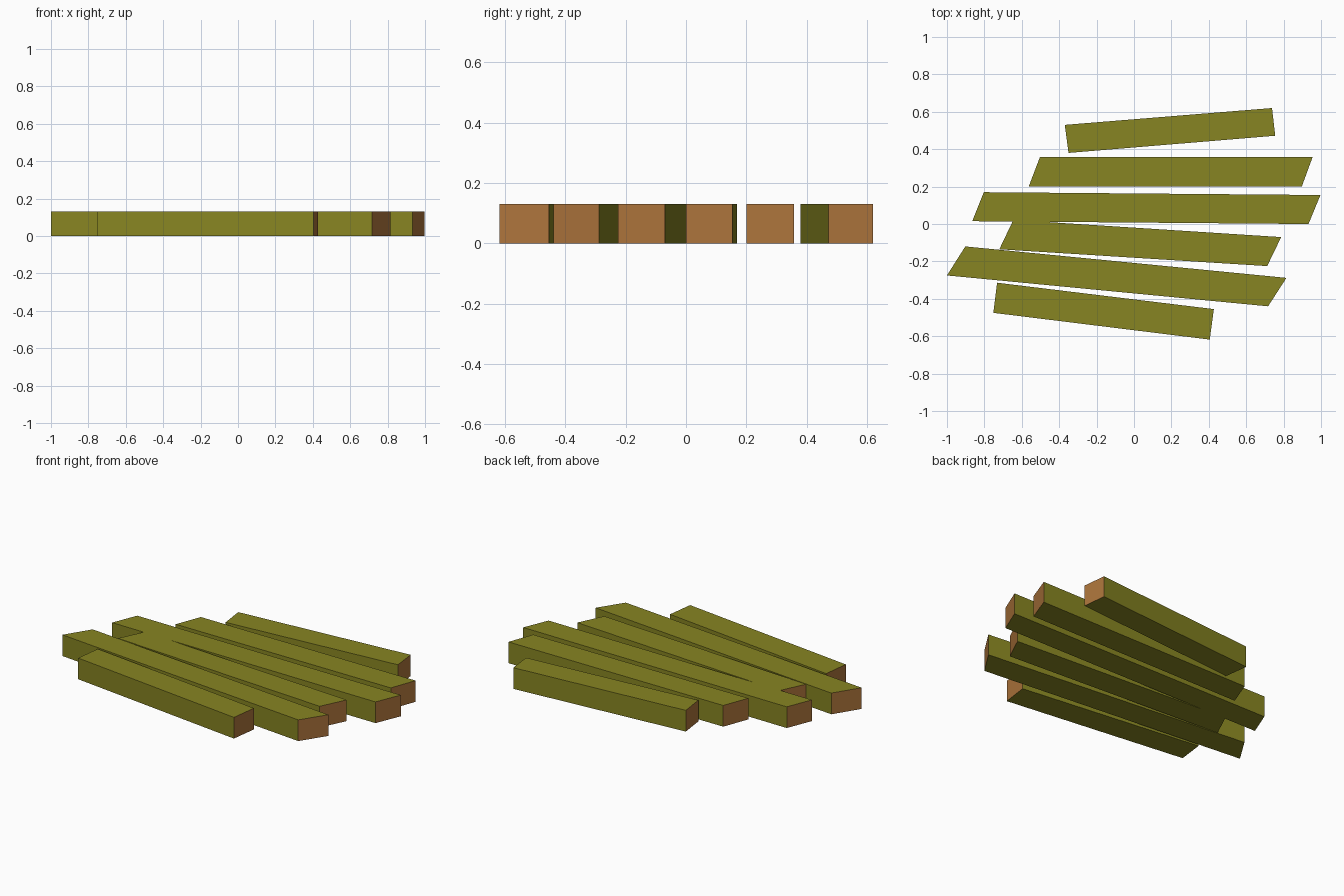
import bpy, bmesh

if "Cube" in bpy.data.objects:
    bpy.data.objects.remove(bpy.data.objects["Cube"])

HEIGHT = 0.13


def material(name, rgb):
    m = bpy.data.materials.new(name)
    m.diffuse_color = (*rgb, 1)
    m.use_nodes = True
    m.node_tree.nodes["Principled BSDF"].inputs["Base Color"].default_value = m.diffuse_color
    return m


olive = material("olive_wood", (0.245, 0.235, 0.016))
brown = material("cut_end_brown", (0.42, 0.178, 0.045))


def plank(name, corners):
    """Extrude a four-cornered outline; corners run front left, front right, back right, back left."""
    bm = bmesh.new()
    base = bm.faces.new([bm.verts.new((x, y, 0)) for x, y in corners])
    top = bmesh.ops.extrude_face_region(bm, geom=[base], use_keep_orig=True)
    bmesh.ops.translate(bm, vec=(0, 0, HEIGHT),
                        verts=[v for v in top["geom"] if isinstance(v, bmesh.types.BMVert)])
    bmesh.ops.recalc_face_normals(bm, faces=bm.faces)
    # sawn ends are brown, everything else olive
    for f in bm.faces:
        f.material_index = int(abs(f.normal.x) > 0.6)
    mesh = bpy.data.meshes.new(name)
    bm.to_mesh(mesh)
    bm.free()
    mesh.materials.append(olive)
    mesh.materials.append(brown)
    bpy.context.collection.objects.link(bpy.data.objects.new(name, mesh))


# Fanned row of planks, back to front
outlines = [
    [(-0.35, 0.38), (0.755, 0.472), (0.738, 0.62), (-0.37, 0.53)],
    [(-0.563, 0.2), (0.897, 0.2), (0.955, 0.358), (-0.503, 0.358)],
    [(-0.865, 0.015), (0.933, 0.0), (0.997, 0.155), (-0.803, 0.17)],
    [(-0.72, -0.135), (0.712, -0.225), (0.787, -0.07), (-0.645, 0.022)],
    [(-1.0, -0.275), (0.717, -0.44), (0.815, -0.288), (-0.902, -0.12)],
    [(-0.752, -0.475), (0.405, -0.618), (0.427, -0.455), (-0.732, -0.314)],
]
for i, corners in enumerate(outlines, 1):
    plank(f"plank_{i}", corners)
